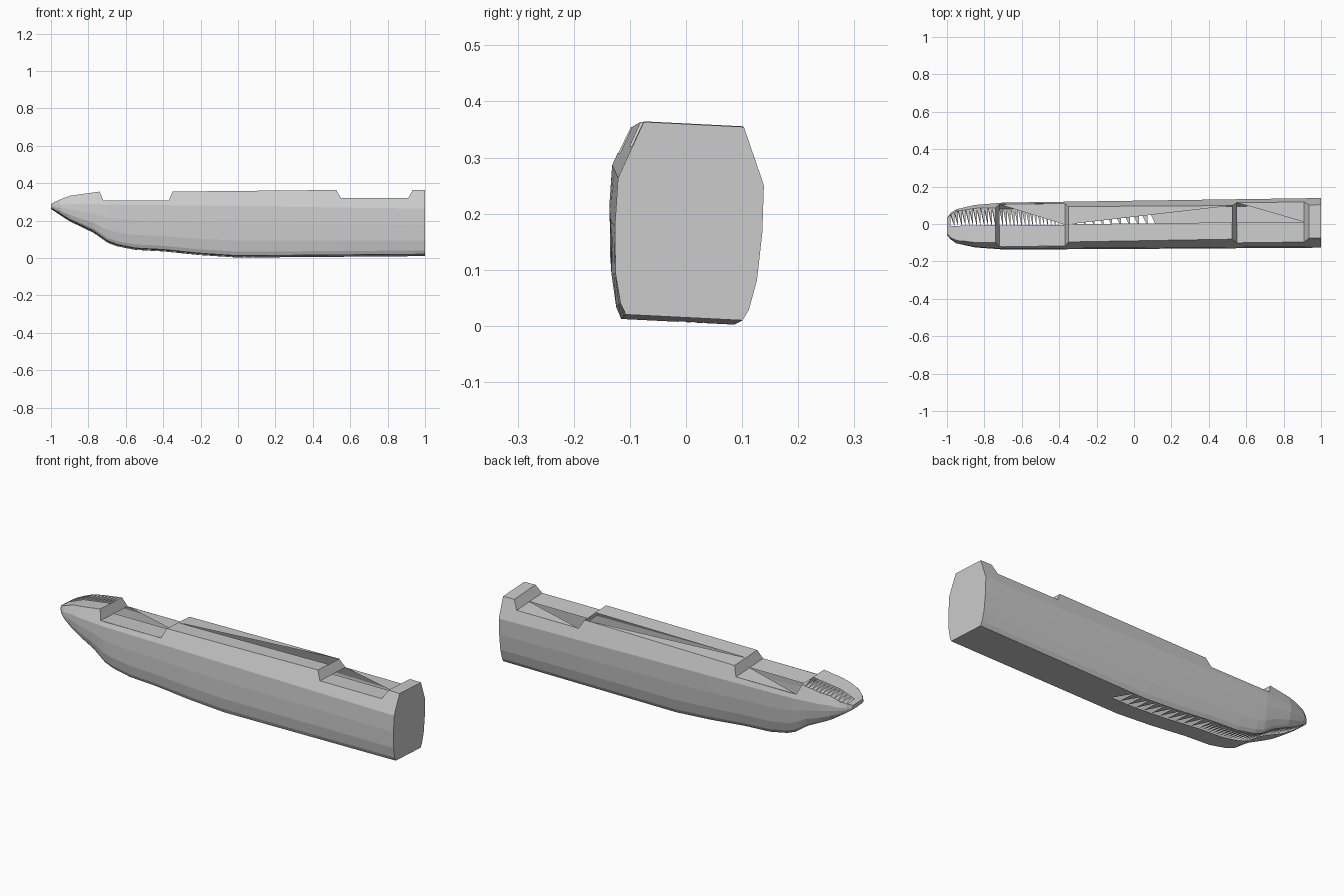
import bpy
from mathutils import Vector

cube = bpy.data.objects.get("Cube")
if cube:
    bpy.data.objects.remove(cube, do_unlink=True)

grey = bpy.data.materials.new("hull grey")
grey.use_nodes = True
grey.diffuse_color = (0.6, 0.6, 0.6, 1)
grey.node_tree.nodes["Principled BSDF"].inputs["Base Color"].default_value = (0.6, 0.6, 0.6, 1)

# Hull lines along the length: deck height, keel height, shoulder height, half breadth
DECK = [(-1, .285), (-.98, .297), (-.9, .328), (-.74, .35), (-.72, .302), (-.37, .302),
        (-.35, .35), (.525, .359), (.55, .315), (.91, .315), (.935, .36), (1, .359)]
KEEL = [(-1, .264), (-.9, .2), (-.77, .138), (-.7, .088), (-.65, .068), (-.55, .048),
        (-.4, .04), (-.2, .02), (0, .007), (1, .015)]
SHOULDER = [(-1, .275), (-.9, .285), (-.7, .28), (1, .257)]
BREADTH = [(-1, .045), (-.98, .07), (-.95, .09), (-.85, .112), (-.7, .123), (1, .13)]
# Side section from keel edge to shoulder: height fraction, breadth fraction
SIDE = [(0, .8), (.08, .88), (.3, .97), (.65, 1.01), (1, 1)]


def along(line, x):
    for (x0, v0), (x1, v1) in zip(line, line[1:]):
        if x <= x1:
            return v0 + (v1 - v0) * (x - x0) / (x1 - x0)
    return line[-1][1]


def place(x, y, z):
    """Slight roll and yaw of the whole hull."""
    return Vector((x, y + .011 * x + .05 * z - .015, z - .05 * y))


def side_points(x, s):
    k, sh, w, d = (along(c, x) for c in (KEEL, SHOULDER, BREADTH, DECK))
    pts = [place(x, s * w * b, k + (sh - k) * f) for f, b in SIDE]
    return pts + [deck_edge(x, s)]


def deck_edge(x, s):
    d = along(DECK, x)
    return place(x, s * (along(BREADTH, x) - .4 * (d - along(SHOULDER, x))), d)


def deck_mid(x):
    return place(x, 0, along(DECK, x))


def keel_mid(x):
    return place(x, 0, along(KEEL, x))


def keel_edge(x, s):
    return side_points(x, s)[0]


def spaced(a, b, n):
    return [a + (b - a) * i / n for i in range(n + 1)]


def build(name, faces):
    verts, polys, lookup = [], [], {}
    for f in faces:
        # Turn every face outward from the hull axis
        c = sum(f, Vector()) / len(f)
        out = c - Vector((max(-.8, min(.8, c.x)), 0, .18))
        n = Vector()
        for a, b in zip(f, f[1:] + f[:1]):
            n += (a - c).cross(b - c)
        if n.dot(out) < 0:
            f = f[::-1]
        ids = []
        for p in f:
            key = tuple(round(v, 5) for v in p)
            if key not in lookup:
                lookup[key] = len(verts)
                verts.append(p)
            ids.append(lookup[key])
        polys.append(ids)
    mesh = bpy.data.meshes.new(name)
    mesh.from_pydata(verts, [], polys)
    mesh.materials.append(grey)
    mesh.update()
    obj = bpy.data.objects.new(name, mesh)
    bpy.context.collection.objects.link(obj)


# Side walls
stations = sorted({x for c in (DECK, KEEL, SHOULDER, BREADTH) for x, v in c})
walls = []
for s in (-1, 1):
    for x0, x1 in zip(stations, stations[1:]):
        a, b = side_points(x0, s), side_points(x1, s)
        walls += [[a[i], b[i], b[i + 1], a[i + 1]] for i in range(len(a) - 1)]
build("hull_sides", walls)

# Flat stern and small bow plate
build("stern_plate", [side_points(1, -1) + side_points(1, 1)[::-1]])
build("bow_plate", [side_points(-1, -1) + side_points(-1, 1)[::-1]])

# Bottom: solid on one half, toothed openings forward on the other
xs = spaced(-1, -.4, 30) + spaced(-.4, .12, 11)[1:] + [1]
bottom = []
for x0, x1 in zip(xs, xs[1:]):
    bottom.append([keel_mid(x0), keel_mid(x1), keel_edge(x1, -1), keel_edge(x0, -1)])
    bottom.append([keel_edge(x0, 1), keel_edge(x1, 1), keel_mid(x1)])
    if x1 == 1:
        bottom.append([keel_edge(x0, 1), keel_mid(x1), keel_mid(x0)])
build("hull_bottom", bottom)

# Deck: one half solid, the other half with triangular openings
deck = []
nose = spaced(-.98, -.74, 12)
spans = sorted({x for x, v in DECK} | set(nose))
for x0, x1 in zip(spans, spans[1:]):
    if x1 - x0 < 1e-4:
        continue
    a, b, m, n = deck_edge(x0, 1), deck_edge(x1, 1), deck_mid(x0), deck_mid(x1)
    deck.append([m, n, deck_edge(x1, -1), deck_edge(x0, -1)])
    if x0 == -.35:
        deck.append([m, a, b])
    elif x0 in (-.72, .55) or (-.99 < x0 < -.745):
        deck.append([a, b, n])
    else:
        deck.append([a, b, n, m])
build("deck", deck)
